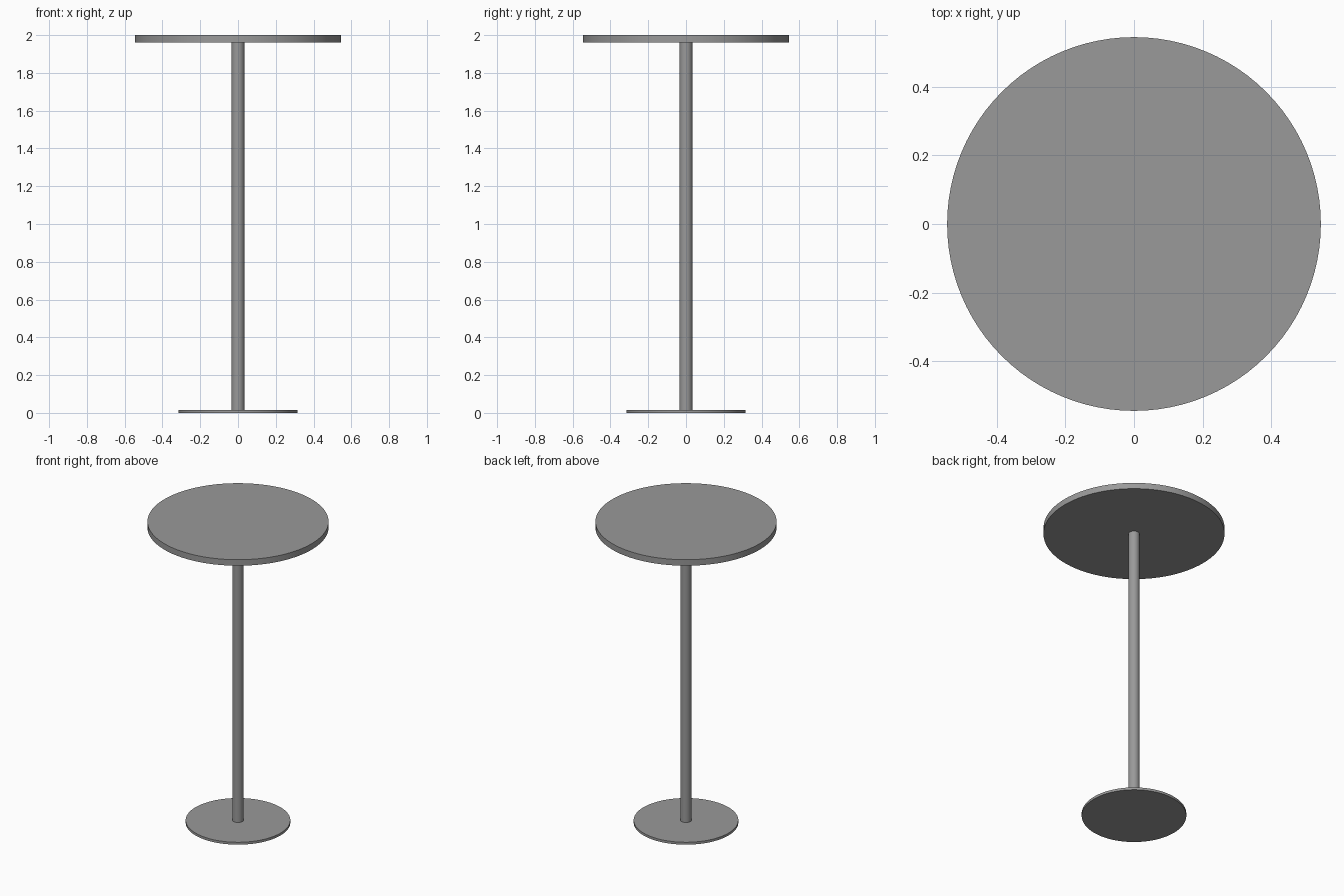
import bpy
import math

if "Cube" in bpy.data.objects:
    bpy.data.objects.remove(bpy.data.objects["Cube"])

# Dark grey finish
grey = bpy.data.materials.new("dark_grey")
grey.diffuse_color = (0.32, 0.32, 0.32, 1)
grey.use_nodes = True
grey.node_tree.nodes["Principled BSDF"].inputs["Base Color"].default_value = grey.diffuse_color


def disc(name, radius, z0, z1, sides=96):
    """Upright smooth cylinder between two heights."""
    bpy.ops.mesh.primitive_cylinder_add(
        vertices=sides, radius=radius, depth=z1 - z0, location=(0, 0, (z0 + z1) / 2))
    obj = bpy.context.object
    obj.name = name
    obj.data.materials.append(grey)
    bpy.ops.object.shade_smooth_by_angle(angle=math.radians(30))
    return obj


# Thin floor plate
disc("base_plate", 0.315, 0.0, 0.016)
# Central column, from plate to underside of top
disc("column", 0.034, 0.016, 1.96, sides=48)
# Round table top
disc("table_top", 0.545, 1.96, 2.0)
